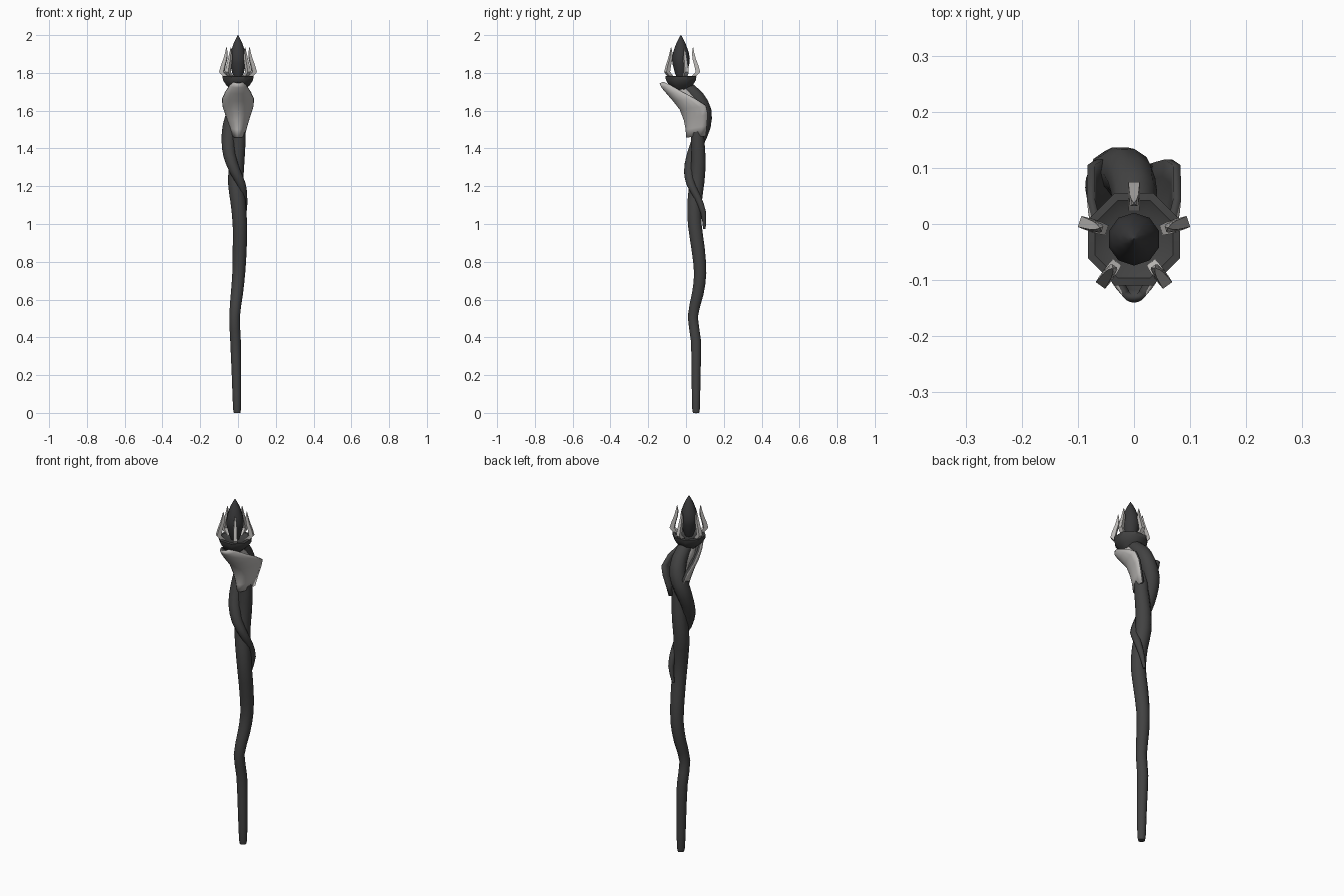
import bpy, bmesh, math
from mathutils import Vector

if "Cube" in bpy.data.objects:
    bpy.data.objects.remove(bpy.data.objects["Cube"])


def material(name, rgb):
    m = bpy.data.materials.new(name)
    m.diffuse_color = (*rgb, 1)
    m.use_nodes = True
    m.node_tree.nodes["Principled BSDF"].inputs["Base Color"].default_value = m.diffuse_color
    return m


DARK = material("dark wood", (0.055, 0.055, 0.055))
BONE = material("pale bone", (0.50, 0.485, 0.47))
GEM = material("black gem", (0.04, 0.04, 0.042))
CY = -0.027  # depth of the head axis


def finish(name, bm, mats, angle=50):
    bmesh.ops.recalc_face_normals(bm, faces=bm.faces)
    me = bpy.data.meshes.new(name)
    bm.to_mesh(me)
    bm.free()
    ob = bpy.data.objects.new(name, me)
    bpy.context.collection.objects.link(ob)
    for m in mats:
        me.materials.append(m)
    bpy.ops.object.select_all(action='DESELECT')
    ob.select_set(True)
    bpy.context.view_layer.objects.active = ob
    bpy.ops.object.shade_smooth_by_angle(angle=math.radians(angle))
    return ob


def spline(pts, steps):
    """Catmull-Rom through 4D points (x, y, z, radius)."""
    P = [Vector(p) for p in pts]
    P = [P[0]] + P + [P[-1]]
    out = []
    for a, b, c, d in zip(P, P[1:], P[2:], P[3:]):
        for i in range(steps):
            t = i / steps
            out.append(0.5 * (2 * b + (c - a) * t + (2 * a - 5 * b + 4 * c - d) * t * t
                              + (3 * b - a - 3 * c + d) * t ** 3))
    return out + [P[-1]]


def skin(bm, rings, closed=True, caps=True):
    vs = [[bm.verts.new(p) for p in r] for r in rings]
    n = len(vs[0])
    for a, b in zip(vs, vs[1:]):
        for i in range(n if closed else n - 1):
            j = (i + 1) % n
            bm.faces.new((a[i], a[j], b[j], b[i]))
    if caps:
        bm.faces.new(vs[0])
        bm.faces.new(vs[-1])


def tube(name, pts, mat, sides=10, steps=2):
    S = spline(pts, steps)
    rings = []
    for i, p in enumerate(S):
        t = (S[min(i + 1, len(S) - 1)].xyz - S[max(i - 1, 0)].xyz).normalized()
        u = Vector((1, 0, 0))
        u = (u - t * u.dot(t)).normalized()
        v = t.cross(u)
        rings.append([p.xyz + max(p.w, 0.002) * (u * math.cos(k) + v * math.sin(k))
                      for k in (2 * math.pi * q / sides for q in range(sides))])
    bm = bmesh.new()
    skin(bm, rings)
    return finish(name, bm, [mat])


def lathe(name, prof, mat, sides, angle):
    bm = bmesh.new()
    skin(bm, [[(r * math.cos(k), CY + r * math.sin(k), z)
               for k in (2 * math.pi * (q + .5) / sides for q in range(sides))] for r, z in prof])
    return finish(name, bm, [mat], angle)


# crooked main shaft
tube("shaft", [
    (-0.005, 0.053, 0.0, 0.014), (-0.005, 0.053, 0.02, 0.021), (-0.008, 0.053, 0.2, 0.025),
    (-0.013, 0.053, 0.38, 0.028), (-0.018, 0.036, 0.51, 0.028), (-0.006, 0.062, 0.63, 0.032),
    (0.004, 0.075, 0.74, 0.034), (0.009, 0.064, 0.87, 0.037), (0.010, 0.046, 1.0, 0.038),
    (0.0, 0.046, 1.12, 0.040), (-0.012, 0.058, 1.22, 0.041), (-0.006, 0.066, 1.33, 0.040),
    (0.003, 0.062, 1.44, 0.037), (0.003, 0.058, 1.54, 0.036)], DARK)

# vine winding round the upper shaft
tube("vine", [
    (0.012, 0.097, 0.975, 0.007), (0.03, 0.092, 1.06, 0.015), (0.030, 0.062, 1.14, 0.019),
    (0.018, 0.026, 1.21, 0.023), (-0.016, 0.016, 1.28, 0.028), (-0.044, 0.034, 1.36, 0.033),
    (-0.050, 0.064, 1.44, 0.037), (-0.038, 0.090, 1.52, 0.043), (-0.012, 0.092, 1.60, 0.044),
    (0.0, 0.058, 1.67, 0.041), (0.0, 0.0, 1.725, 0.036)], DARK)

# pale neck under the cup
tube("neck", [(0.005, 0.05, 1.60, 0.036), (0.005, 0.025, 1.65, 0.042),
              (0.0, -0.01, 1.69, 0.043), (0.0, CY, 1.73, 0.04)], BONE)

# pale hood: half-tube sections (mid y, mid z, rim y, rim z, half width)
bm = bmesh.new()
rows = [(0.0, 1.458, 0.105, 1.465, 0.036), (-0.002, 1.50, 0.110, 1.52, 0.050),
        (-0.012, 1.55, 0.115, 1.58, 0.068), (-0.033, 1.605, 0.105, 1.625, 0.083),
        (-0.068, 1.65, 0.045, 1.665, 0.084), (-0.103, 1.69, -0.02, 1.70, 0.068),
        (-0.130, 1.722, -0.08, 1.735, 0.045), (-0.140, 1.745, -0.12, 1.753, 0.022)]
N = 12
skin(bm, [[(w * math.sin(t), my + (ry - my) * (1 - math.cos(t)), mz + (rz - mz) * (1 - math.cos(t)))
           for t in (math.pi * (q / N - 0.5) for q in range(N + 1))]
          for my, mz, ry, rz, w in rows], closed=False, caps=False)
hood = finish("hood", bm, [BONE, DARK])
# outward normals, so the thickness grows inward
me = hood.data
mid = min(me.polygons, key=lambda p: p.center.y)
if mid.normal.y > 0:
    me.flip_normals()
so = hood.modifiers.new("thickness", 'SOLIDIFY')
so.thickness = 0.014
so.offset = -1
so.material_offset = 1
so.material_offset_rim = 1

# cup holding the gem
lathe("cup", [(0.03, 1.70), (0.045, 1.715), (0.068, 1.735), (0.086, 1.762),
              (0.089, 1.782), (0.075, 1.784), (0.055, 1.772)], DARK, 8, 40)

# spindle gem
lathe("gem", [(0.018, 1.765), (0.032, 1.80), (0.045, 1.85), (0.047, 1.875), (0.041, 1.91),
              (0.025, 1.955), (0.010, 1.985), (0.001, 2.0)], GEM, 10, 40)

# five claws round the gem: (radius, height, half thickness)
for i in range(5):
    a = math.pi / 2 + i * math.tau / 5
    d = Vector((math.cos(a), math.sin(a), 0))
    s = Vector((-d.y, d.x, 0))
    bm = bmesh.new()
    prof = [(0.062, 1.775, 0.011), (0.078, 1.792, 0.013), (0.090, 1.805, 0.012), (0.083, 1.835, 0.011),
            (0.070, 1.875, 0.009), (0.065, 1.905, 0.006), (0.064, 1.935, 0.001)]
    skin(bm, [[Vector((0, CY, z)) + d * (r + h * x) + s * (h * 0.85 * y)
               for x, y in ((-1, -1), (1, -1), (1, 1), (-1, 1))] for r, z, h in prof])
    finish(f"claw_{i + 1}", bm, [BONE], 35)
